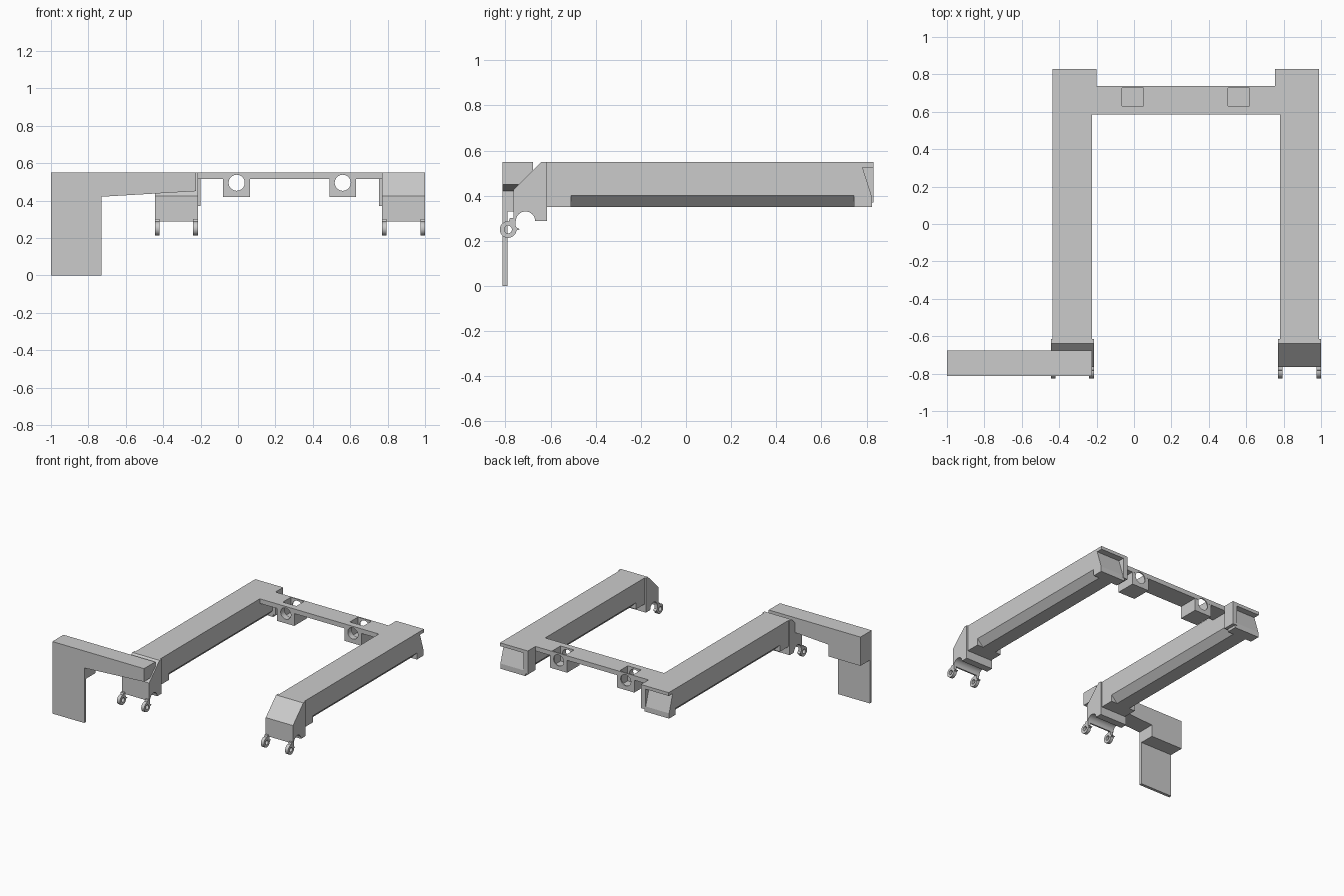
import bpy, bmesh, math
from mathutils import Vector

if "Cube" in bpy.data.objects:
    bpy.data.objects.remove(bpy.data.objects["Cube"], do_unlink=True)

grey = bpy.data.materials.new("plain grey")
grey.use_nodes = True
grey.diffuse_color = (0.6, 0.6, 0.6, 1)
grey.node_tree.nodes["Principled BSDF"].inputs["Base Color"].default_value = (0.6, 0.6, 0.6, 1)

MID = 0.2775  # mirror line between the two arms


def finish(name, bm):
    bmesh.ops.recalc_face_normals(bm, faces=bm.faces[:])
    mesh = bpy.data.meshes.new(name)
    bm.to_mesh(mesh)
    bm.free()
    mesh.materials.append(grey)
    ob = bpy.data.objects.new(name, mesh)
    bpy.context.scene.collection.objects.link(ob)
    return ob


def prism(name, pts, axis, a, b):
    """Extrude a profile along x (points are y, z) or along y (points are x, z)."""
    place = (lambda p, t: (t, p[0], p[1])) if axis == "x" else (lambda p, t: (p[0], t, p[1]))
    bm = bmesh.new()
    face = bm.faces.new([bm.verts.new(place(p, a)) for p in pts])
    new = bmesh.ops.extrude_face_region(bm, geom=[face])["geom"]
    shift = Vector(place((0, 0), b - a))
    bmesh.ops.translate(bm, vec=shift, verts=[v for v in new if isinstance(v, bmesh.types.BMVert)])
    return finish(name, bm)


def box(name, x0, x1, y0, y1, z0, z1):
    return prism(name, [(y0, z0), (y1, z0), (y1, z1), (y0, z1)], "x", x0, x1)


def ring(name, x0, x1, cy, cz, outer, inner):
    bm = bmesh.new()
    corners = [(x0, inner), (x1, inner), (x1, outer), (x0, outer)]
    verts = [bm.verts.new((x, cy + r, cz)) for x, r in corners]
    edges = [bm.edges.new((verts[i], verts[(i + 1) % 4])) for i in range(4)]
    bmesh.ops.spin(bm, geom=verts + edges, cent=(0, cy, cz), axis=(1, 0, 0),
                   angle=math.tau, steps=28)
    bmesh.ops.remove_doubles(bm, verts=bm.verts[:], dist=0.0005)
    return smooth(finish(name, bm))


def smooth(ob):
    bpy.ops.object.select_all(action="DESELECT")
    ob.select_set(True)
    bpy.context.view_layer.objects.active = ob
    bpy.ops.object.shade_smooth_by_angle(angle=math.radians(30))
    return ob


def cut(ob, cutter):
    mod = ob.modifiers.new("cut", "BOOLEAN")
    mod.operation = "DIFFERENCE"
    mod.solver = "EXACT"
    mod.object = cutter
    cutter.hide_render = True
    cutter.hide_viewport = True


def circle(cx, cz, r, start=0, end=math.tau, n=32):
    return [(cx + r * math.cos(start + (end - start) * i / n),
             cz + r * math.sin(start + (end - start) * i / n)) for i in range(n)]


# Side profiles of the arm, the front bracket and the hinge stem
arm_profile = [(-0.62, 0.35), (0.825, 0.35), (0.825, 0.39), (0.782, 0.525),
               (0.83, 0.525), (0.83, 0.55), (-0.62, 0.55)]
bracket_profile = [(-0.615, 0.55), (-0.64, 0.55), (-0.765, 0.425), (-0.765, 0.287)]
bracket_profile += circle(-0.711, 0.287, 0.043, math.pi, 0, 16)
bracket_profile += [(-0.668, 0.287), (-0.615, 0.287)]
stem_profile = [(-0.785, 0.285), (-0.78, 0.3), (-0.755, 0.3), (-0.755, 0.262),
                (-0.735, 0.25), (-0.757, 0.245), (-0.768, 0.255)]

# Two arms, mirrored, each with bracket, hinge rings and inner rear rib
for side, s in (("right", -1), ("left", 1)):
    def span(outer, inner):
        return sorted((MID + s * outer, MID + s * inner))

    arm = prism(side + "_arm", arm_profile, "x", *span(0.7125, 0.5025))
    for edge, inward in ((0.7125, -1), (0.5025, 1)):
        x, d = MID + s * edge, s * inward
        wedge = [(x - d * 0.01, 0.41), (x + d * 0.06, 0.34), (x - d * 0.01, 0.34)]
        cut(arm, prism(side + "_chamfer_cutter", wedge, "y", -0.51, 0.745))
    smooth(prism(side + "_front_bracket", bracket_profile, "x", *span(0.7225, 0.4925)))
    x0, x1 = span(0.515, 0.4775)
    box(side + "_rear_rib", x0, x1, 0.738, 0.83, 0.37, 0.55)
    for place, o, i in (("outer", 0.7225, 0.6975), ("inner", 0.5175, 0.4925)):
        x0, x1 = span(o, i)
        ring(f"{side}_{place}_hinge_ring", x0, x1, -0.788, 0.25, 0.037, 0.017)
        prism(f"{side}_{place}_hinge_stem", stem_profile, "x", x0, x1)

# Rear cross beam with two bored, open-topped sockets
beam = box("cross_beam", -0.23, 0.785, 0.585, 0.738, 0.515, 0.55)
for side, x in (("right", -0.007), ("left", 0.56)):
    socket = box(side + "_socket", x - 0.072, x + 0.072, 0.586, 0.737, 0.42, 0.515)
    bore = prism(side + "_bore_cutter", circle(x, 0.495, 0.043), "y", 0.5, 0.8)
    pocket = box(side + "_pocket_cutter", x - 0.057, x + 0.057, 0.632, 0.728, 0.435, 0.6)
    for part in (beam, socket):
        cut(part, bore)
        cut(part, pocket)

# Side extension: tapered bar, deep end box and hanging plate
bar_profile = [(-0.735, 0.42), (-0.225, 0.45), (-0.225, 0.55), (-0.735, 0.55)]
prism("extension_bar", bar_profile, "y", -0.812, -0.677)
box("extension_end_box", -1, -0.73, -0.812, -0.677, 0.33, 0.55)
box("hanging_plate", -1, -0.73, -0.812, -0.79, 0, 0.335)
